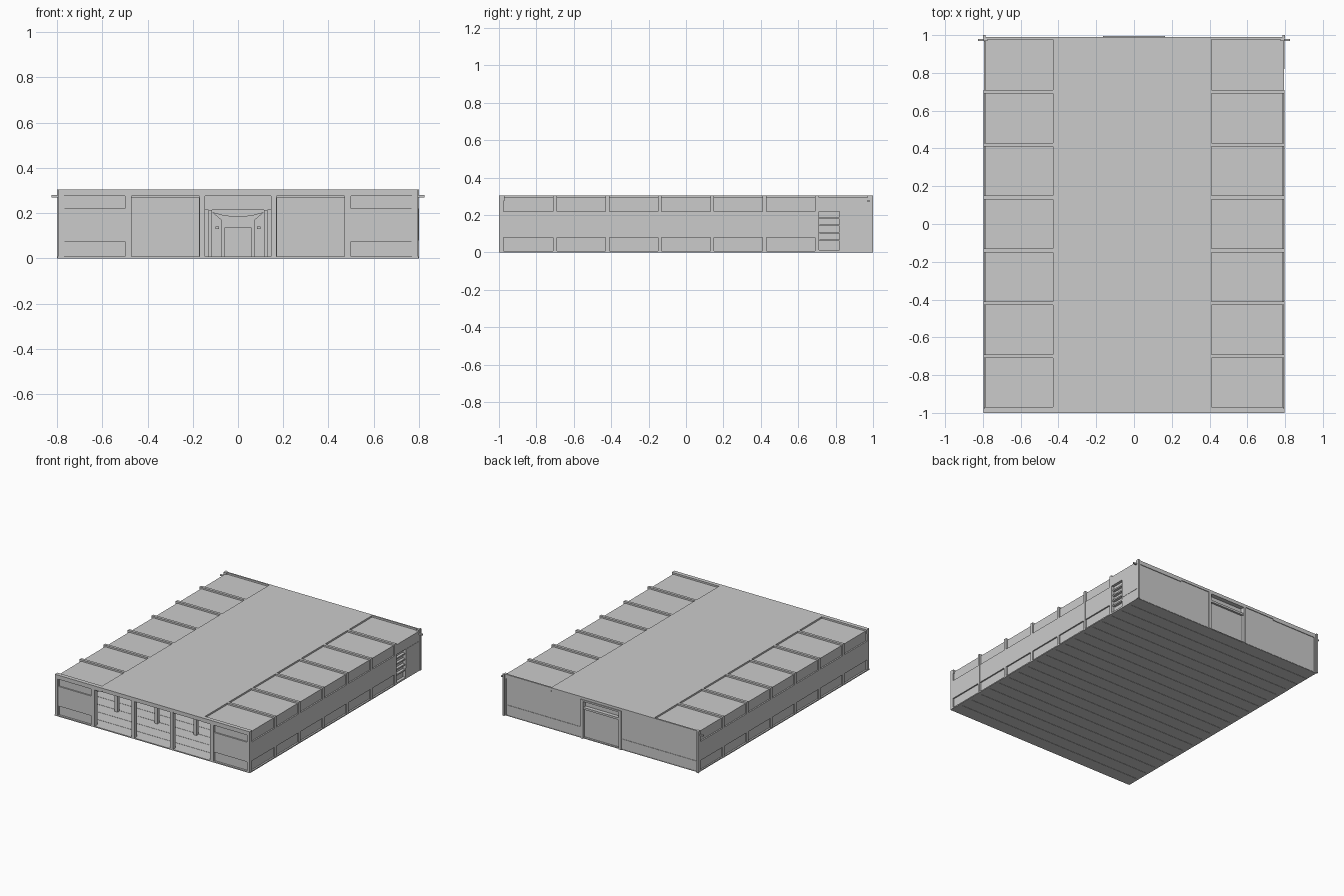
import bpy, bmesh


def boxes(name, items):
    """One object made of boxes given as (x0, x1, y0, y1, z0, z1)."""
    bm = bmesh.new()
    for x0, x1, y0, y1, z0, z1 in items:
        vs = bmesh.ops.create_cube(bm, size=1)["verts"]
        for v in vs:
            v.co.x = (x0 + x1) / 2 + v.co.x * abs(x1 - x0)
            v.co.y = (y0 + y1) / 2 + v.co.y * (y1 - y0)
            v.co.z = (z0 + z1) / 2 + v.co.z * (z1 - z0)
    me = bpy.data.meshes.new(name)
    bm.to_mesh(me)
    bm.free()
    ob = bpy.data.objects.new(name, me)
    bpy.context.collection.objects.link(ob)
    return ob


def both(items):
    """Add the left-hand copy of each right-hand box."""
    return items + [(-x1, -x0, *rest) for x0, x1, *rest in items]


W, TOP, BAND0, BAND1 = 0.795, 0.305, 0.08, 0.22
POSTS = [-0.70, -0.42, -0.14, 0.14, 0.42, 0.70]

# Floor: thin slab with planks running across the width
boxes("floor_slab", [(-W, W, -0.998, 0.99, 0.002, 0.006)])
boxes("floor_planks", [(-W, W, -1 + i * 0.0995, -1 + i * 0.0995 + 0.097, 0, 0.008)
                       for i in range(20)])

# Roof: central deck, rafters, eave ends and recessed skylights
boxes("roof_deck", [(-0.43, 0.41, -1, 0.99, 0.285, TOP)])
rafters = [(0.41, W, y - 0.01, y + 0.01, 0.282, TOP) for y in POSTS]
rafters += [(0.41, W, -1, -0.98, 0.275, TOP), (0.41, W, 0.978, 0.99, 0.275, TOP)]
boxes("roof_rafters", both(rafters))
boxes("skylights", both([(0.40, 0.785, -0.99, 0.985, 0.28, 0.293)]))

# Side walls: flush band, recessed windows above and below, posts
boxes("side_wall_band", both([(0.775, W, -1, 0.70, BAND0, BAND1)]))
boxes("side_windows_low", both([(0.768, 0.785, -0.99, 0.70, 0.004, BAND0)]))
boxes("side_windows_high", both([(0.768, 0.785, -0.99, 0.70, BAND1, 0.29)]))
posts = [(0.775, W + 0.001, y - 0.01, y + 0.01, 0, TOP) for y in POSTS]
posts += [(0.775, W + 0.001, -1, -0.98, 0, TOP), (0.775, W + 0.001, 0.97, 0.99, 0, TOP)]
boxes("side_posts", both(posts))
boxes("side_sills", both([(0.775, W + 0.002, -1, 0.70, 0, 0.008)]))

# Rear end of the right wall: doorway with bars and a shallow panel
boxes("right_rear_wall", [(0.775, W, 0.82, 0.98, 0.0, 0.293),
                          (0.775, W, 0.71, 0.82, 0.22, 0.293),
                          (0.775, W, 0.71, 0.82, 0, 0.012),
                          (W, W + 0.002, 0.82, 0.99, BAND0, BAND1)])
boxes("side_door", [(0.755, 0.77, 0.70, 0.83, 0.008, 0.225)])
boxes("side_door_bars", [(0.77, 0.79, 0.715, 0.82, z, z + 0.01)
                         for z in (0.06, 0.10, 0.14, 0.18)])
boxes("left_rear_wall", [(-W, -0.775, 0.70, 0.98, BAND0, BAND1),
                         (-0.785, -0.768, 0.70, 0.98, 0.004, 0.293)])

# Front: corner walls with recessed windows, open bays, lintel
front = [(0.49, W, -0.995, -0.975, BAND0 - 0.005, BAND1),
         (0.77, W, -0.995, -0.975, 0, TOP),
         (0.47, 0.50, -1, -0.97, 0, TOP),
         (0.145, 0.17, -1, -0.97, 0, TOP)]
boxes("front_wall", both(front))
boxes("front_lintel", [(-W, W, -0.997, -0.97, 0.275, TOP)])
boxes("front_windows", both([(0.49, 0.78, -0.985, -0.97, 0.004, 0.28)]))
boxes("front_sill", both([(0.47, W, -0.997, -0.97, 0, 0.006)]))
boxes("bay_door_rolls", both([(0.17, 0.47, -0.975, -0.955, 0.268, 0.285)]))

# Inner columns behind the bays
boxes("inner_columns", both([(x, x + 0.025, -0.73, -0.705, 0, 0.29)
                             for x in (0.147, 0.472)]))

# Back wall with plinth, central entrance
boxes("back_wall", both([(0.15, W, 0.965, 0.985, 0, 0.29)])
      + [(-W, W, 0.965, 0.985, 0.275, 0.29)])
boxes("back_plinth", both([(0.165, W, 0.98, 0.988, 0, BAND0)]))
boxes("entrance_frame", both([(0.145, 0.165, 0.955, 0.995, 0, 0.285)])
      + [(-0.165, 0.165, 0.955, 0.995, 0.275, 0.287),
         (-0.145, 0.145, 0.955, 0.99, 0.215, 0.23)])
boxes("entrance_transom", [(-0.145, 0.145, 0.955, 0.962, 0.23, 0.275)])
boxes("entrance_door", [(-0.145, 0.145, 0.965, 0.975, 0.006, 0.215)])
boxes("door_inner_frame", both([(0.06, 0.075, 0.945, 0.965, 0.006, 0.17),
                                (0.115, 0.13, 0.945, 0.965, 0.006, 0.215),
                                (0.085, 0.10, 0.935, 0.965, 0.13, 0.14)])
      + [(-0.075, 0.075, 0.945, 0.965, 0.135, 0.17)])

# Curved canopy over the inner door
outline = [(-0.115, 0.205), (-0.06, 0.19), (0, 0.185), (0.06, 0.19), (0.115, 0.205),
           (0.075, 0.17), (-0.075, 0.17)]
bm = bmesh.new()
face = bm.faces.new([bm.verts.new((x, 0.945, z)) for x, z in outline])
ext = bmesh.ops.extrude_face_region(bm, geom=[face])
bmesh.ops.translate(bm, vec=(0, 0.02, 0),
                    verts=[g for g in ext["geom"] if isinstance(g, bmesh.types.BMVert)])
bmesh.ops.recalc_face_normals(bm, faces=bm.faces)
me = bpy.data.meshes.new("door_canopy")
bm.to_mesh(me)
bm.free()
bpy.context.collection.objects.link(bpy.data.objects.new("door_canopy", me))

# Rain spouts and downpipes at the rear corners
boxes("rain_spouts", both([(0.78, 0.825, 0.97, 0.98, 0.27, 0.28)]))
boxes("downpipes", both([(0.785, 0.80, 0.985, 1.0, 0, TOP)]))
